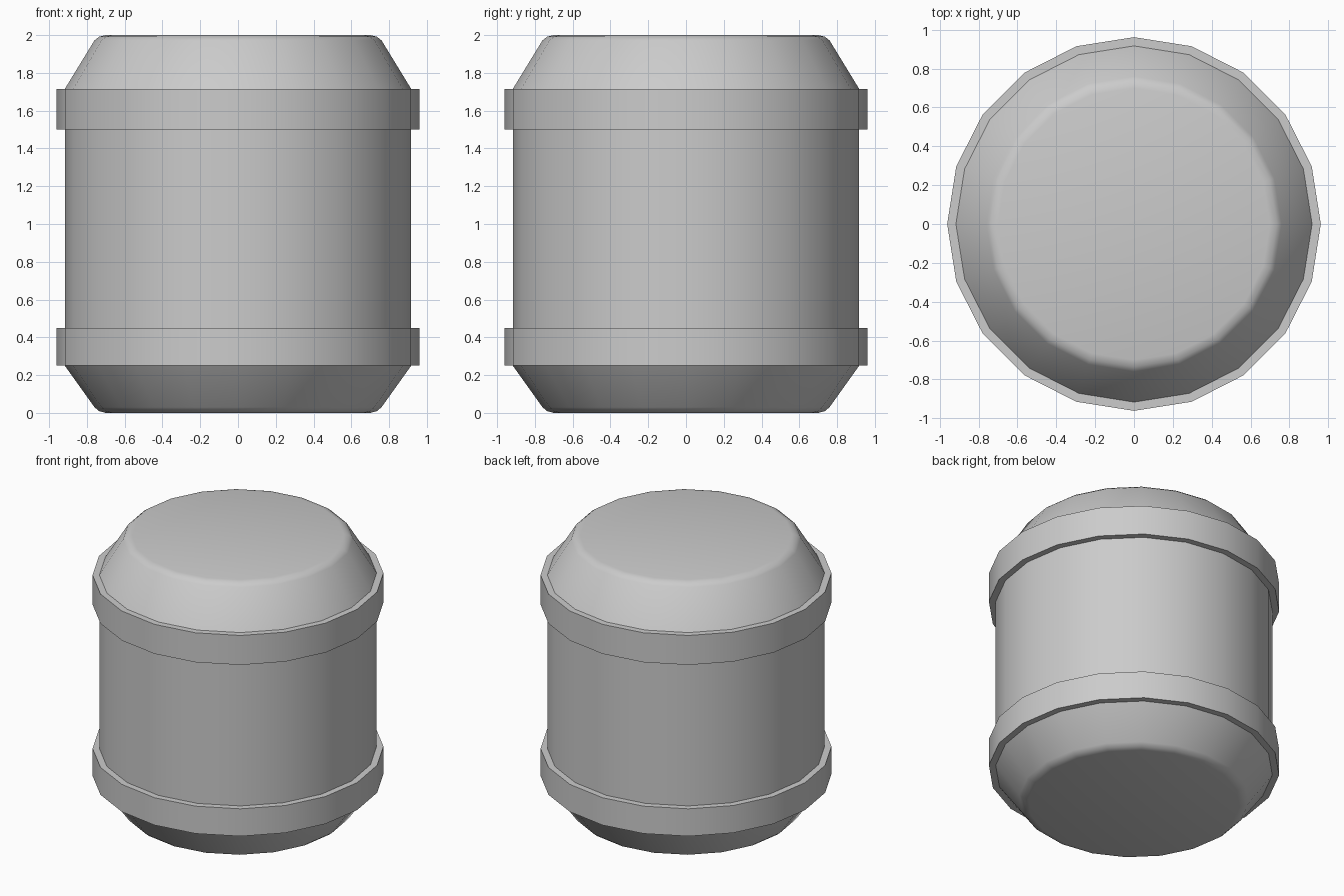
import bpy, bmesh, math

if "Cube" in bpy.data.objects:
    bpy.data.objects.remove(bpy.data.objects["Cube"])

SIDES = 20


def lathe(name, profile, cap_start=False, cap_end=False):
    """Revolve (radius, z) points, listed bottom to top, around the z axis."""
    bm = bmesh.new()
    rings = []
    for r, z in profile:
        rings.append([bm.verts.new((r * math.cos(2 * math.pi * i / SIDES),
                                    r * math.sin(2 * math.pi * i / SIDES), z))
                      for i in range(SIDES)])
    for a, b in zip(rings, rings[1:]):
        for i in range(SIDES):
            j = (i + 1) % SIDES
            bm.faces.new((a[i], a[j], b[j], b[i]))
    if cap_start:
        bm.faces.new(rings[0][::-1])
    if cap_end:
        bm.faces.new(rings[-1])
    mesh = bpy.data.meshes.new(name)
    bm.to_mesh(mesh)
    bm.free()
    obj = bpy.data.objects.new(name, mesh)
    bpy.context.collection.objects.link(obj)
    bpy.ops.object.select_all(action='DESELECT')
    obj.select_set(True)
    bpy.context.view_layer.objects.active = obj
    bpy.ops.object.shade_smooth_by_angle(angle=math.radians(35))
    return obj


R, BAND_R = 0.917, 0.962

# Straight barrel wall
lathe("barrel_wall", [(R, 0.25), (R, 1.715)])

# Tapered ends with softly rounded rims
lathe("bottom_end", [(0.70, 0), (0.735, 0.009), (0.76, 0.03), (R, 0.25)], cap_start=True)
lathe("top_end", [(R, 1.715), (0.76, 1.972), (0.735, 1.992), (0.70, 2.0)], cap_end=True)

# Raised bands
for name, z0, z1 in (("lower_band", 0.25, 0.45), ("upper_band", 1.50, 1.715)):
    lathe(name, [(R, z0), (BAND_R, z0), (BAND_R, z1), (R, z1)])
